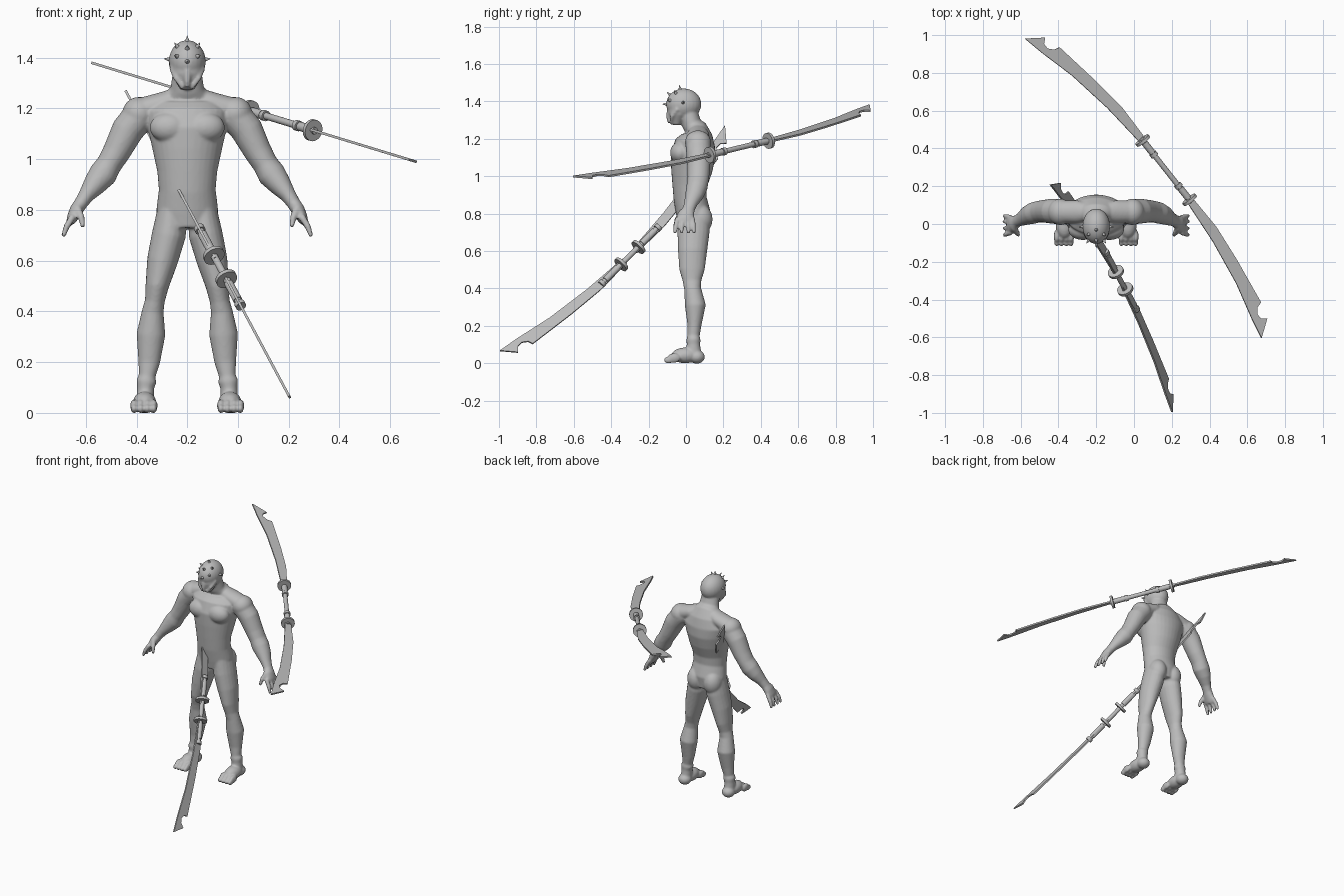
import bpy, bmesh, math
from mathutils import Vector, Matrix

cube = bpy.data.objects.get("Cube")
if cube:
    bpy.data.objects.remove(cube, do_unlink=True)

CENTRE = Vector((-0.2, 0, 0))      # where the figure stands
GREY = (0.5, 0.5, 0.5, 1)

grey = bpy.data.materials.new("plain grey")
grey.use_nodes = True
grey.diffuse_color = GREY
grey.node_tree.nodes["Principled BSDF"].inputs["Base Color"].default_value = GREY


def finish(bm, name, angle=40):
    """Turn a bmesh into a shaded object."""
    bmesh.ops.recalc_face_normals(bm, faces=bm.faces)
    mesh = bpy.data.meshes.new(name)
    bm.to_mesh(mesh)
    bm.free()
    mesh.materials.append(grey)
    obj = bpy.data.objects.new(name, mesh)
    bpy.context.collection.objects.link(obj)
    bpy.ops.object.select_all(action='DESELECT')
    obj.select_set(True)
    bpy.context.view_layer.objects.active = obj
    bpy.ops.object.shade_smooth_by_angle(angle=math.radians(angle))
    return obj


def tube(bm, rings, side=1, count=20):
    """Loft ellipses (x, y, z, half width, half depth) along a path."""
    centres = [Vector((side * r[0], r[1], r[2])) for r in rings]
    loops = []
    for i, c in enumerate(centres):
        along = (centres[min(i + 1, len(rings) - 1)] - centres[max(i - 1, 0)]).normalized()
        ref = Vector((0, 0, 1)) if abs(along.y) > 0.85 else Vector((0, 1, 0))
        deep = (ref - along * ref.dot(along)).normalized()
        wide = deep.cross(along)
        loop = []
        for k in range(count):
            a = math.tau * k / count
            offset = wide * math.cos(a) * rings[i][3] + deep * math.sin(a) * rings[i][4]
            loop.append(bm.verts.new(CENTRE + c + offset))
        loops.append(loop)
    for low, high in zip(loops, loops[1:]):
        for k in range(count):
            n = (k + 1) % count
            bm.faces.new((low[k], low[n], high[n], high[k]))
    bm.faces.new(loops[0][::-1])
    bm.faces.new(loops[-1])


def ball(bm, centre, radii, side=1):
    """Add an ellipsoid."""
    place = Vector((side * centre[0], centre[1], centre[2])) + CENTRE
    matrix = Matrix.Translation(place) @ Matrix.Diagonal((*radii, 1))
    bmesh.ops.create_uvsphere(bm, u_segments=24, v_segments=16, radius=1, matrix=matrix)


def disc(bm, centre, axis, radius, depth, tip=None, sides=24):
    """Add a cylinder or cone along an axis."""
    turn = Vector(axis).to_track_quat('Z', 'Y').to_matrix().to_4x4()
    bmesh.ops.create_cone(bm, cap_ends=True, segments=sides, radius1=radius,
                          radius2=radius if tip is None else tip, depth=depth,
                          matrix=Matrix.Translation(centre) @ turn)


# Torso and neck
body = bmesh.new()
tube(body, [(0, .04, .73, .10, .08), (0, .04, .8, .122, .092), (0, .022, .88, .112, .088),
            (0, .02, .95, .118, .093), (0, .03, 1.03, .135, .11), (0, .037, 1.11, .153, .12),
            (0, .05, 1.18, .165, .107), (0, .06, 1.225, .13, .08), (0, .052, 1.255, .09, .06),
            (0, .03, 1.28, .066, .052), (0, .01, 1.35, .056, .05)], count=32)

# Head with tapered jaw and nose ridge
ball(body, (0, -.012, 1.385), (.073, .094, .084))
tube(body, [(0, -.035, 1.385, .069, .062), (0, -.045, 1.33, .06, .053),
            (0, -.05, 1.295, .04, .035), (0, -.05, 1.273, .028, .022)])
ball(body, (0, -.092, 1.325), (.014, .013, .045))

for side in (1, -1):
    # Chest, shoulder line, buttock, cheek ridge
    ball(body, (.07, -.03, 1.125), (.078, .055, .06), side)
    tube(body, [(.03, .06, 1.245, .04, .045), (.1, .065, 1.22, .044, .06),
                (.17, .065, 1.195, .05, .06)], side)
    ball(body, (.062, .075, .77), (.06, .067, .08), side)
    tube(body, [(.06, -.045, 1.36, .012, .012), (.045, -.075, 1.32, .011, .011),
                (.015, -.08, 1.28, .009, .009)], side)

    # Arm down to the palm
    tube(body, [(.14, .065, 1.19, .052, .055), (.19, .065, 1.17, .066, .068),
                (.235, .068, 1.115, .064, .066), (.278, .068, 1.03, .055, .06),
                (.308, .065, .98, .05, .057), (.333, .058, .94, .056, .057),
                (.365, .045, .9, .046, .05), (.4, .025, .855, .031, .036),
                (.42, .015, .825, .027, .032), (.437, .004, .8, .027, .042),
                (.455, -.005, .765, .021, .046), (.462, -.008, .75, .015, .042)], side)
    ball(body, (.19, .064, 1.18), (.066, .07, .065), side)

    # Fingers and thumb
    for y in (-.045, -.018, .01, .034):
        tube(body, [(.45, y, .775, .014, .014), (.475, y * 1.2, .735, .013, .013),
                    (.489, y * 1.3, .695, .009, .009)], side, 10)
    tube(body, [(.435, -.02, .81, .017, .017), (.418, -.048, .77, .014, .014),
                (.411, -.06, .732, .009, .009)], side, 10)

    # Leg down to the ankle
    tube(body, [(.06, .045, .81, .055, .08), (.073, .04, .7, .067, .086),
                (.098, .035, .6, .061, .078), (.119, .032, .5, .046, .068),
                (.128, .032, .44, .039, .05), (.136, .035, .4, .043, .045),
                (.143, .05, .31, .057, .056), (.15, .045, .2, .043, .037),
                (.158, .04, .145, .033, .033), (.161, .04, .125, .04, .038),
                (.164, .04, .1, .034, .036), (.167, .04, .02, .036, .045)], side)

    # Foot with chunky toes
    ball(body, (.167, .058, .034), (.042, .043, .036), side)
    ball(body, (.168, -.005, .042), (.046, .072, .042), side)
    for i in range(4):
        x = .132 + .026 * i
        ball(body, (x, -.065, .028), (.015, .035, .026), side)
        ball(body, (x, -.093, .017), (.013, .027, .018), side)

# Fuse the parts into one smooth skin
figure = finish(body, "body")
remesh = figure.modifiers.new("fuse", 'REMESH')
remesh.mode = 'VOXEL'
remesh.voxel_size = 0.006
remesh.use_smooth_shade = True
soften = figure.modifiers.new("soften", 'SMOOTH')
soften.factor = 0.5
soften.iterations = 6
graph = bpy.context.evaluated_depsgraph_get()
skin = bpy.data.meshes.new_from_object(figure.evaluated_get(graph))
figure.modifiers.clear()
figure.data = skin
if not skin.materials:
    skin.materials.append(grey)
for face in skin.polygons:
    face.use_smooth = True

# Spikes over the skull, placed by heading and height angle
spikes = bmesh.new()
for heading, rise in [(0, 0), (0, 38), (0, 78), (35, 14), (-35, 14),
                      (50, 45), (-50, 45), (88, 6), (-88, 6)]:
    h, r = math.radians(heading), math.radians(rise)
    out = Vector((math.sin(h) * math.cos(r), -math.cos(h) * math.cos(r), math.sin(r)))
    spot = Vector((out.x * .073, out.y * .094 - .012, out.z * .084 + 1.385)) + CENTRE
    disc(spikes, spot + out * .006, out, .011, .028, tip=.001, sides=10)
finish(spikes, "head_spikes")

# Blade outline: along, across, from the root round the notch to the tip and back
BLADE = [(0, .018), (.2, .022), (.4, 0), (.55, -.023), (.66, -.04), (.668, -.07),
         (.695, -.094), (.725, -.094), (.748, -.068), (.81, -.155), (.7, -.132),
         (.5, -.08), (.25, -.04), (0, -.018)]


def double_blade(name, middle, along, across, normal, root, guard, ring, grip, bend):
    """Build a staff with a curved blade at each end."""
    middle, along, across = Vector(middle), Vector(along), Vector(across)
    thick = Vector(normal).normalized() * 0.01
    for end, label in ((1, "lower"), (-1, "upper")):
        bm = bmesh.new()
        face = bm.faces.new([bm.verts.new(middle + along * end * (root + s) + across * t * bend - thick / 2)
                             for s, t in BLADE])
        extruded = bmesh.ops.extrude_face_region(bm, geom=[face], use_keep_orig=True)
        bmesh.ops.translate(bm, vec=thick, verts=[v for v in extruded["geom"]
                                                  if isinstance(v, bmesh.types.BMVert)])
        finish(bm, f"{name}_{label}_blade", 30)
    bm = bmesh.new()
    disc(bm, middle, along, .014, grip * 2)
    for end in (1, -1):
        disc(bm, middle + along * end * guard, along, .043, .016)
        disc(bm, middle + along * end * ring, along, .021, .02)
        disc(bm, middle + along * end * (guard + ring) / 2, along, .018, abs(guard - ring) * .7)
    finish(bm, f"{name}_handle", 30)


# Weapon floating behind the left shoulder
double_blade("back_weapon", (.17, .285, 1.152), (.62, -.785, -.189), (.785, .62, -.24),
             (.305, 0, 1), root=.2, guard=.2, ring=.105, grip=.22, bend=1)
# Weapon running through the torso
double_blade("front_weapon", (-.071, -.3, .575), (.38, -.71, -.71), (.38, .71, -.71),
             (1, 0, .535), root=.038, guard=.065, ring=.21, grip=.225, bend=.85)
